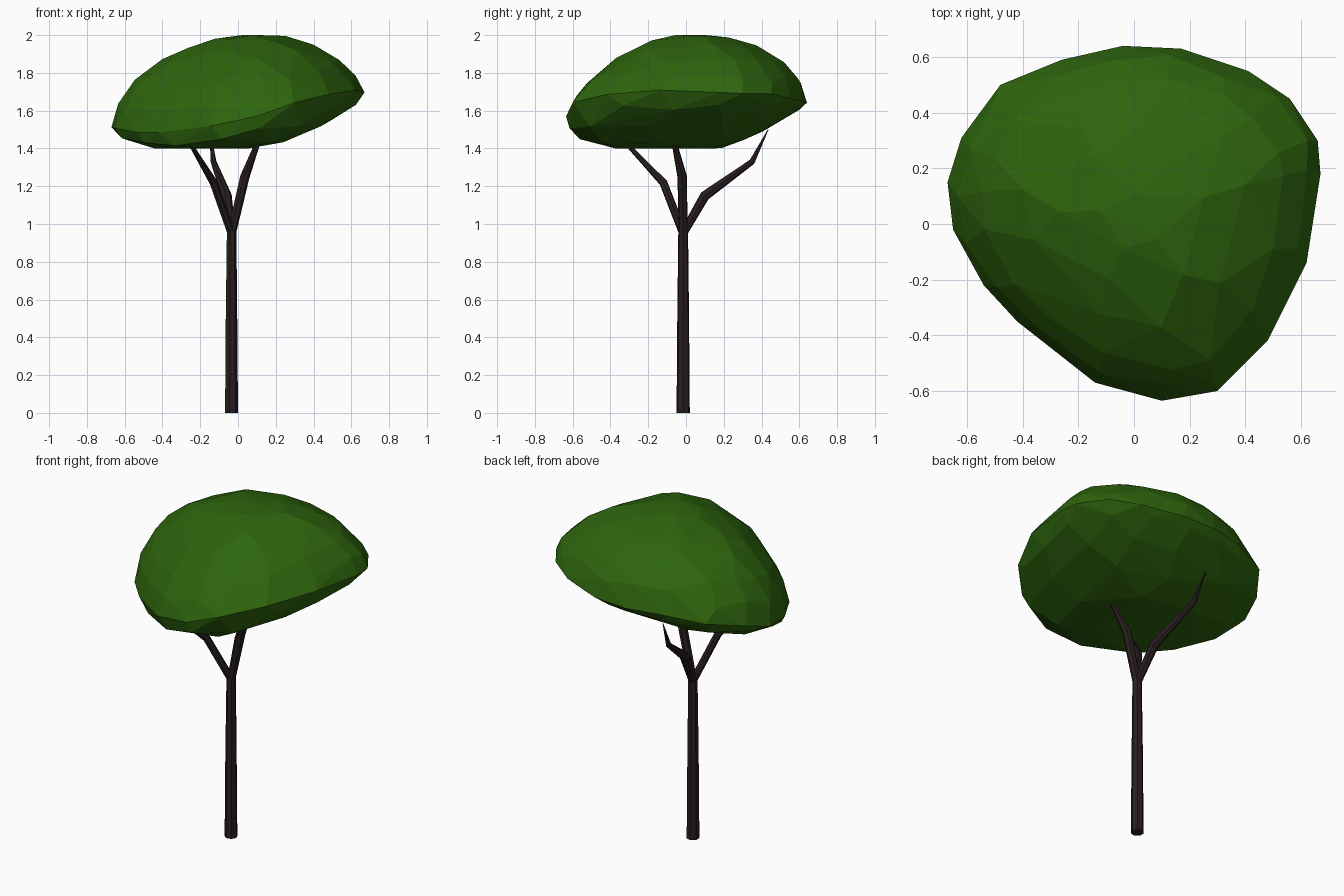
import bpy, bmesh, math, random
from mathutils import Vector

random.seed(4)
if "Cube" in bpy.data.objects:
    bpy.data.objects.remove(bpy.data.objects["Cube"], do_unlink=True)


def material(name, color):
    mat = bpy.data.materials.new(name)
    mat.use_nodes = True
    mat.diffuse_color = color
    mat.node_tree.nodes["Principled BSDF"].inputs["Base Color"].default_value = color
    return mat


def add_object(name, bm, mat):
    bmesh.ops.recalc_face_normals(bm, faces=bm.faces)
    mesh = bpy.data.meshes.new(name)
    bm.to_mesh(mesh)
    bm.free()
    mesh.materials.append(mat)
    obj = bpy.data.objects.new(name, mesh)
    bpy.context.collection.objects.link(obj)
    return obj


def tube(name, path, radii, mat, sides=7):
    """Faceted tapering limb that follows a path."""
    bm = bmesh.new()
    pts = [Vector(p) for p in path]
    rings = []
    for i, p in enumerate(pts):
        along = pts[min(i + 1, len(pts) - 1)] - pts[max(i - 1, 0)]
        turn = Vector((0, 0, 1)).rotation_difference(along)
        ring = []
        for k in range(sides):
            a = math.tau * k / sides
            ring.append(bm.verts.new(p + turn @ Vector((math.cos(a), math.sin(a), 0)) * radii[i]))
        rings.append(ring)
    for low, high in zip(rings, rings[1:]):
        for k in range(sides):
            n = (k + 1) % sides
            bm.faces.new((low[k], low[n], high[n], high[k]))
    bm.faces.new(rings[0])
    bm.faces.new(rings[-1])
    return add_object(name, bm, mat)


bark = material("dark bark", (0.022, 0.013, 0.013, 1))
leaf = material("leaf green", (0.027, 0.13, 0.004, 1))

# Trunk and the three branches
fork = (-0.035, -0.015, 0.95)
tube("trunk", [(-0.036, -0.015, 0), (-0.036, -0.015, 0.5), (-0.035, -0.015, 1.0)],
     [0.036, 0.032, 0.026], bark)
tube("back_branch", [fork, (-0.06, 0.1, 1.15), (-0.13, 0.35, 1.33), (-0.15, 0.435, 1.5)],
     [0.022, 0.027, 0.016, 0.002], bark)
tube("front_branch", [fork, (-0.13, -0.12, 1.22), (-0.25, -0.31, 1.42), (-0.28, -0.35, 1.46)],
     [0.022, 0.022, 0.011, 0.005], bark)
tube("side_branch", [fork, (0.035, -0.02, 1.25), (0.1, -0.06, 1.42), (0.12, -0.07, 1.47)],
     [0.024, 0.026, 0.015, 0.006], bark)

# Plan outline of the leafy crown
outline = [(0.67, 0.18), (0.66, 0.3), (0.56, 0.45), (0.41, 0.55), (0.17, 0.63), (-0.04, 0.64),
           (-0.26, 0.59), (-0.48, 0.5), (-0.62, 0.31), (-0.67, 0.15), (-0.65, -0.02),
           (-0.54, -0.22), (-0.42, -0.35), (-0.14, -0.57), (0.1, -0.635), (0.3, -0.6),
           (0.48, -0.42), (0.62, -0.14)]


def crown_point(edge, t, side):
    """Point at fraction t from the crown's axis to its edge, on the top or underside."""
    x, y = edge * t
    c, s = edge.normalized()
    # the rim tilts up to the back left, dips at the front right and lifts at the front left
    rim = 1.605 + 0.09 * x + 0.07 * y + 0.06 * min(0, x + y) + 0.06 * max(0, x - y)
    fall = max(1 - t * t, 0)
    if side > 0:
        return x, y, min(rim + 0.395 * fall ** (0.66 + 0.13 * c - 0.11 * s), 2.0)
    lip = 0.03 * min(1, fall * 8)
    return x, y, max(rim - lip - 0.2 * fall ** (0.7 + 0.35 * s), 1.4)


# Crown: staggered rings of points wrapped in a faceted skin
bm = bmesh.new()
edges = [Vector(p) for p in outline]
for edge in edges:
    x, y, z = crown_point(edge, 1, 1)
    bm.verts.new((x, y, z + random.uniform(-0.02, 0.02)))
layers = [(1, 0.95, 1), (1, 0.82, 1), (1, 0.62, 2), (1, 0.4, 3), (1, 0.17, 4),
          (-1, 0.95, 1), (-1, 0.75, 2), (-1, 0.5, 3), (-1, 0.2, 5)]
for n, (side, t, step) in enumerate(layers):
    for i in range(n % step, len(edges), step):
        mix = random.uniform(0.2, 0.8) if step > 1 else random.uniform(0, 0.3)
        edge = edges[i].lerp(edges[(i + 1) % len(edges)], mix)
        bm.verts.new(crown_point(edge, t + random.uniform(-0.03, 0.03), side))
hull = bmesh.ops.convex_hull(bm, input=bm.verts)
loose = set(hull["geom_interior"]) | set(hull["geom_unused"])
bmesh.ops.delete(bm, geom=[v for v in loose if isinstance(v, bmesh.types.BMVert)], context='VERTS')
add_object("crown", bm, leaf)
